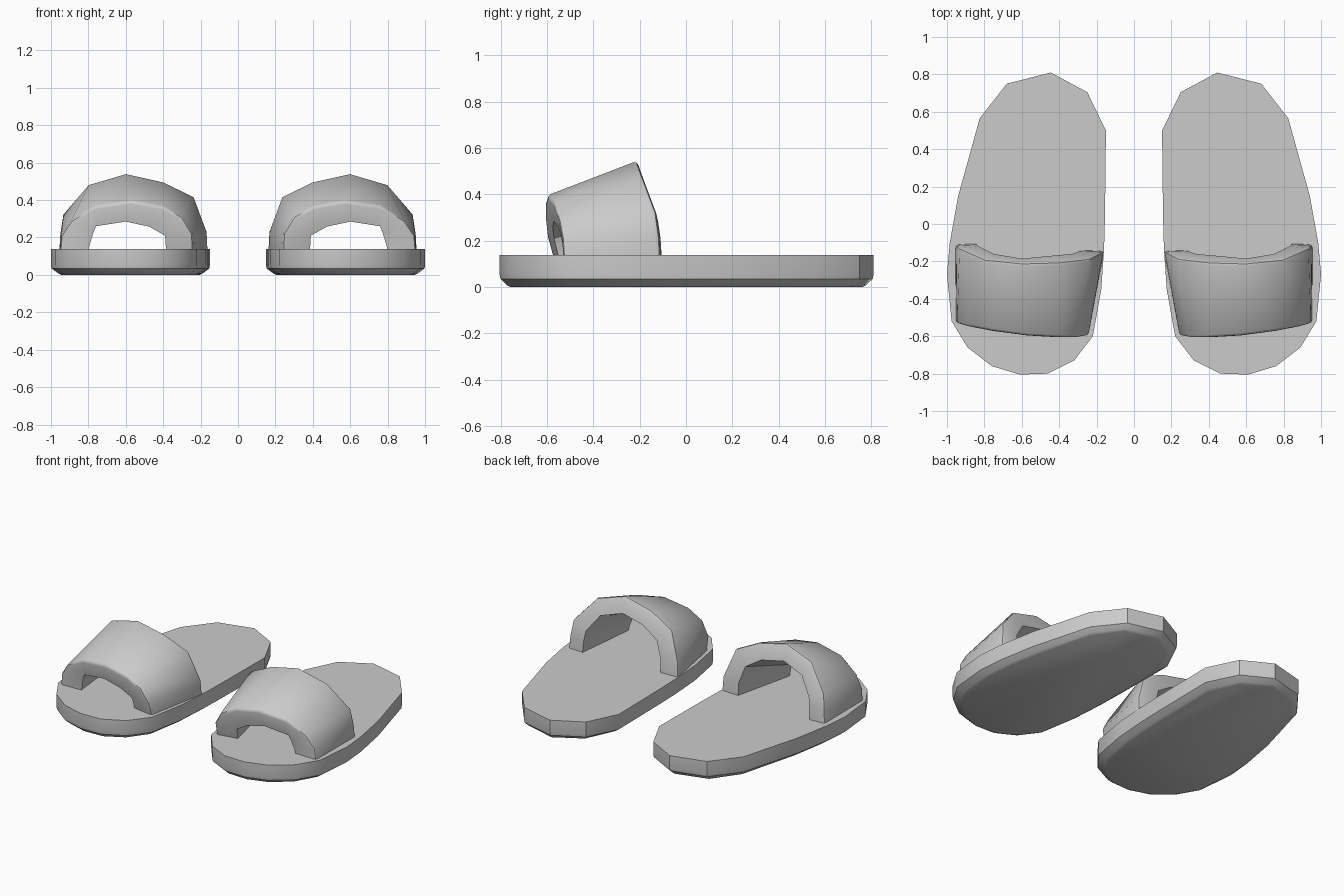
import bpy, bmesh, math

if "Cube" in bpy.data.objects:
    bpy.data.objects.remove(bpy.data.objects["Cube"])


def finish(name, bm, angle):
    """Turn a bmesh of the right shoe into a mirrored pair."""
    bmesh.ops.recalc_face_normals(bm, faces=bm.faces)
    mesh = bpy.data.meshes.new(name)
    bm.to_mesh(mesh)
    bm.free()
    obj = bpy.data.objects.new(name, mesh)
    bpy.context.collection.objects.link(obj)
    bpy.ops.object.select_all(action='DESELECT')
    obj.select_set(True)
    bpy.context.view_layer.objects.active = obj
    bpy.ops.object.shade_smooth_by_angle(angle=math.radians(angle))
    mirror = obj.modifiers.new("pair", 'MIRROR')
    mirror.use_mirror_merge = False
    return obj


def bridge(bm, a, b):
    for i in range(len(a)):
        j = (i + 1) % len(a)
        bm.faces.new((a[i], a[j], b[j], b[i]))


# Sole: one outline stacked in layers, drawn in towards the bottom
outline = [(.15, .50), (.25, .705), (.445, .81), (.68, .75), (.825, .565),
           (.94, .15), (.985, -.10), (1.0, -.27), (.975, -.52), (.89, -.66),
           (.76, -.76), (.61, -.805), (.46, -.80), (.32, -.73), (.22, -.60),
           (.175, -.35), (.16, -.13), (.155, .05)]
layers = [(.87, .94, 0), (.91, .96, .008), (.995, .995, .035), (1, 1, .055), (1, 1, .138)]
cx, cy = .57, 0
bm = bmesh.new()
rings = [[bm.verts.new((cx + (x - cx) * sx, cy + (y - cy) * sy, z)) for x, y in outline]
         for sx, sy, z in layers]
for a, b in zip(rings, rings[1:]):
    bridge(bm, a, b)
bm.faces.new(rings[0])
bm.faces.new(rings[-1])
finish("sole", bm, 30)

# Strap: four arches (front/back, outer/inner) joined into a thick band
front_out = [(.24, -.575, .13), (.245, -.60, .22), (.30, -.61, .31), (.40, -.61, .365),
             (.57, -.60, .395), (.76, -.575, .37), (.89, -.55, .29), (.945, -.535, .21), (.952, -.53, .13)]
front_in = [(.385, -.55, .13), (.387, -.56, .17), (.39, -.57, .21), (.475, -.575, .258),
            (.60, -.57, .285), (.76, -.55, .26), (.775, -.54, .22), (.79, -.53, .17), (.80, -.525, .13)]
back_out = [(.16, -.145, .13), (.165, -.15, .23), (.235, -.185, .42), (.40, -.205, .50),
            (.60, -.21, .545), (.80, -.19, .485), (.935, -.13, .325), (.95, -.115, .22), (.955, -.11, .13)]
back_in = [(.29, -.14, .13), (.29, -.145, .22), (.33, -.16, .335), (.44, -.17, .405),
           (.60, -.185, .435), (.75, -.16, .39), (.83, -.12, .28), (.84, -.11, .21), (.845, -.105, .13)]
bm = bmesh.new()
sections = [[bm.verts.new(p) for p in quad]
            for quad in zip(front_out, front_in, back_in, back_out)]
for a, b in zip(sections, sections[1:]):
    bridge(bm, a, b)
bm.faces.new(sections[0])
bm.faces.new(sections[-1])
rims = [bm.edges.get((a[k], b[k])) for a, b in zip(sections, sections[1:]) for k in (0, 3)]
bmesh.ops.bevel(bm, geom=rims, offset=.018, segments=2, profile=.5, affect='EDGES')
finish("strap", bm, 42)
